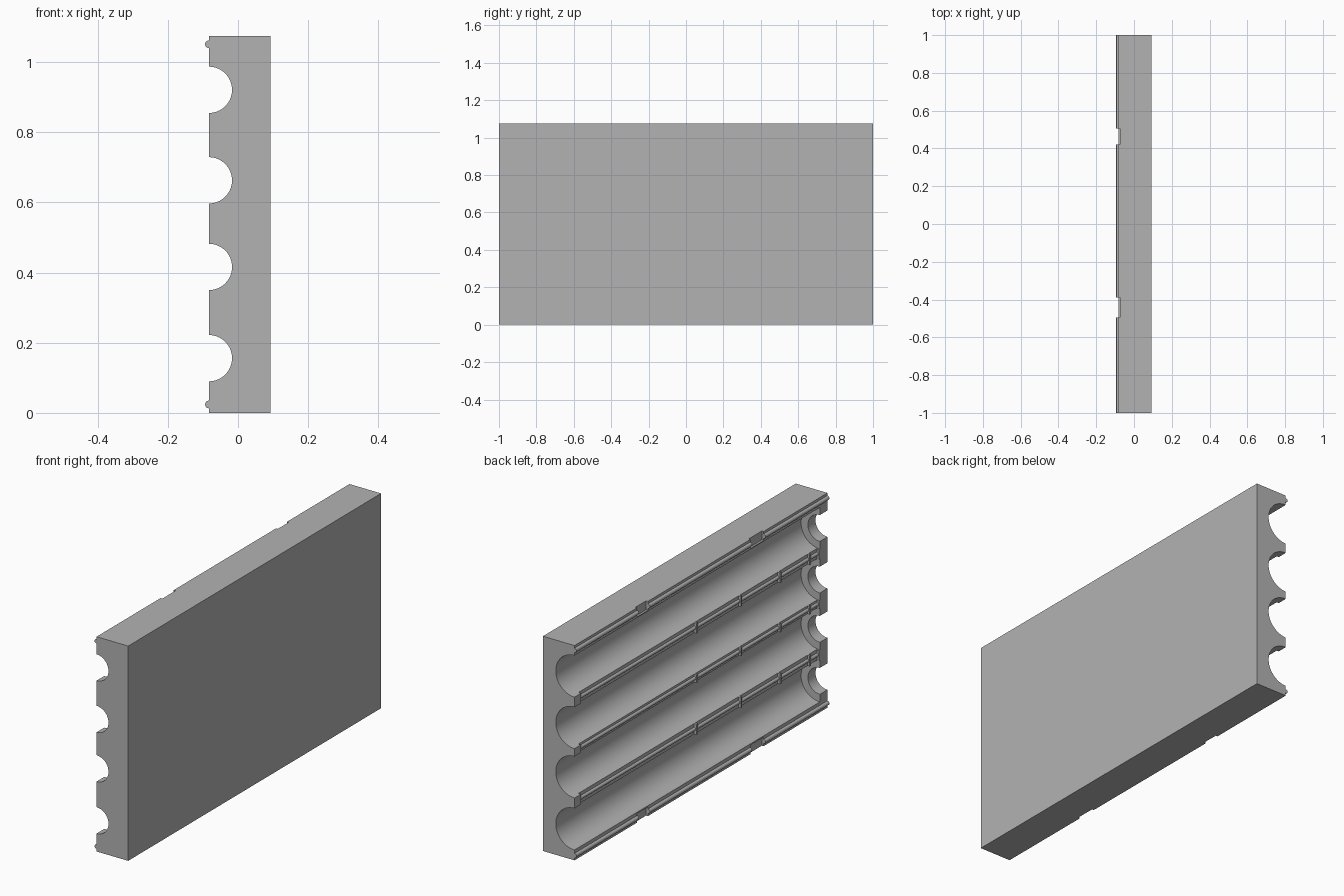
import bpy, bmesh
from math import pi
from mathutils import Matrix, Vector

cube = bpy.data.objects.get("Cube")
if cube:
    bpy.data.objects.remove(cube, do_unlink=True)

# Main dimensions
HEIGHT, FACE, BACK = 1.075, -0.083, 0.092
CHANNELS = (0.156, 0.416, 0.663, 0.921)
OUTLET_R, CHANNEL_R, BEAD_R = 0.066, 0.104, 0.011
WALL_Y, LIP_Y = -0.94, 0.955
NOTCHES = ((-0.495, -0.39), (0.42, 0.505))
RIBS = (-0.865, -0.63, -0.32, 0.03)

grey = bpy.data.materials.new("plain grey")
grey.use_nodes = True
colour = (0.45, 0.45, 0.45, 1)
grey.diffuse_color = colour
grey.node_tree.nodes["Principled BSDF"].inputs["Base Color"].default_value = colour


def add_box(bm, low, high):
    low, high = Vector(low), Vector(high)
    matrix = Matrix.Translation((low + high) / 2) @ Matrix.Diagonal((*(high - low), 1))
    bmesh.ops.create_cube(bm, size=1, matrix=matrix)


def add_rod(bm, x, z, y0, y1, radius, sides):
    matrix = Matrix.Translation((x, (y0 + y1) / 2, z)) @ Matrix.Rotation(pi / 2, 4, "X")
    bmesh.ops.create_cone(bm, cap_ends=True, segments=sides, radius1=radius,
                          radius2=radius, depth=y1 - y0, matrix=matrix)


def make_object(name, bm):
    mesh = bpy.data.meshes.new(name)
    bmesh.ops.recalc_face_normals(bm, faces=bm.faces)
    bm.to_mesh(mesh)
    bm.free()
    mesh.materials.append(grey)
    obj = bpy.data.objects.new(name, mesh)
    bpy.context.collection.objects.link(obj)
    return obj


def smooth(obj):
    bpy.ops.object.select_all(action="DESELECT")
    obj.select_set(True)
    bpy.context.view_layer.objects.active = obj
    bpy.ops.object.shade_smooth_by_angle(angle=pi / 6)


def carve(body, cutter):
    cutter.hide_render = True
    mod = body.modifiers.new("carve", "BOOLEAN")
    mod.operation, mod.solver, mod.object = "DIFFERENCE", "EXACT", cutter
    bpy.context.view_layer.objects.active = body
    bpy.ops.object.modifier_apply(modifier=mod.name)
    bpy.data.objects.remove(cutter, do_unlink=True)


# Solid slab
bm = bmesh.new()
add_box(bm, (FACE, -1, 0), (BACK, 1, HEIGHT))
slab = make_object("channel_slab", bm)

# Narrow outlets through the front wall
bm = bmesh.new()
for z in CHANNELS:
    add_rod(bm, FACE, z, -1.1, 1.1, OUTLET_R, 64)
carve(slab, make_object("outlet_cutter", bm))

# Wide round channels, open at the back
bm = bmesh.new()
for z in CHANNELS:
    add_rod(bm, FACE, z, WALL_Y, 1.1, CHANNEL_R, 64)
carve(slab, make_object("channel_cutter", bm))

# Recessed ridges between cross ribs, and notches in the long edges
ridges = [(a + b) / 2 for a, b in zip(CHANNELS, CHANNELS[1:])]
stops = (WALL_Y, *RIBS, LIP_Y)
bm = bmesh.new()
for z in ridges:
    for y0, y1 in zip(stops, stops[1:]):
        add_box(bm, (FACE - 0.05, y0 + 0.005, z - 0.04),
                (FACE + 0.013, y1 - 0.005, z + 0.04))
for z in (0, HEIGHT):
    for y0, y1 in NOTCHES:
        add_box(bm, (FACE - 0.05, y0, z - 0.045), (FACE + 0.01, y1, z + 0.045))
carve(slab, make_object("recess_cutter", bm))
smooth(slab)

# Edge beads, interrupted by the notches
ends = (-1, *NOTCHES[0], *NOTCHES[1], 1)
for name, z in (("lower_bead", 0.024), ("upper_bead", HEIGHT - 0.024)):
    bm = bmesh.new()
    for y0, y1 in zip(ends[::2], ends[1::2]):
        add_rod(bm, FACE, z, y0, y1, BEAD_R, 16)
    smooth(make_object(name, bm))

# Slim bead along each recessed ridge
bm = bmesh.new()
for z in ridges:
    add_rod(bm, FACE + 0.013, z, WALL_Y, LIP_Y, 0.009, 16)
smooth(make_object("ridge_beads", bm))
